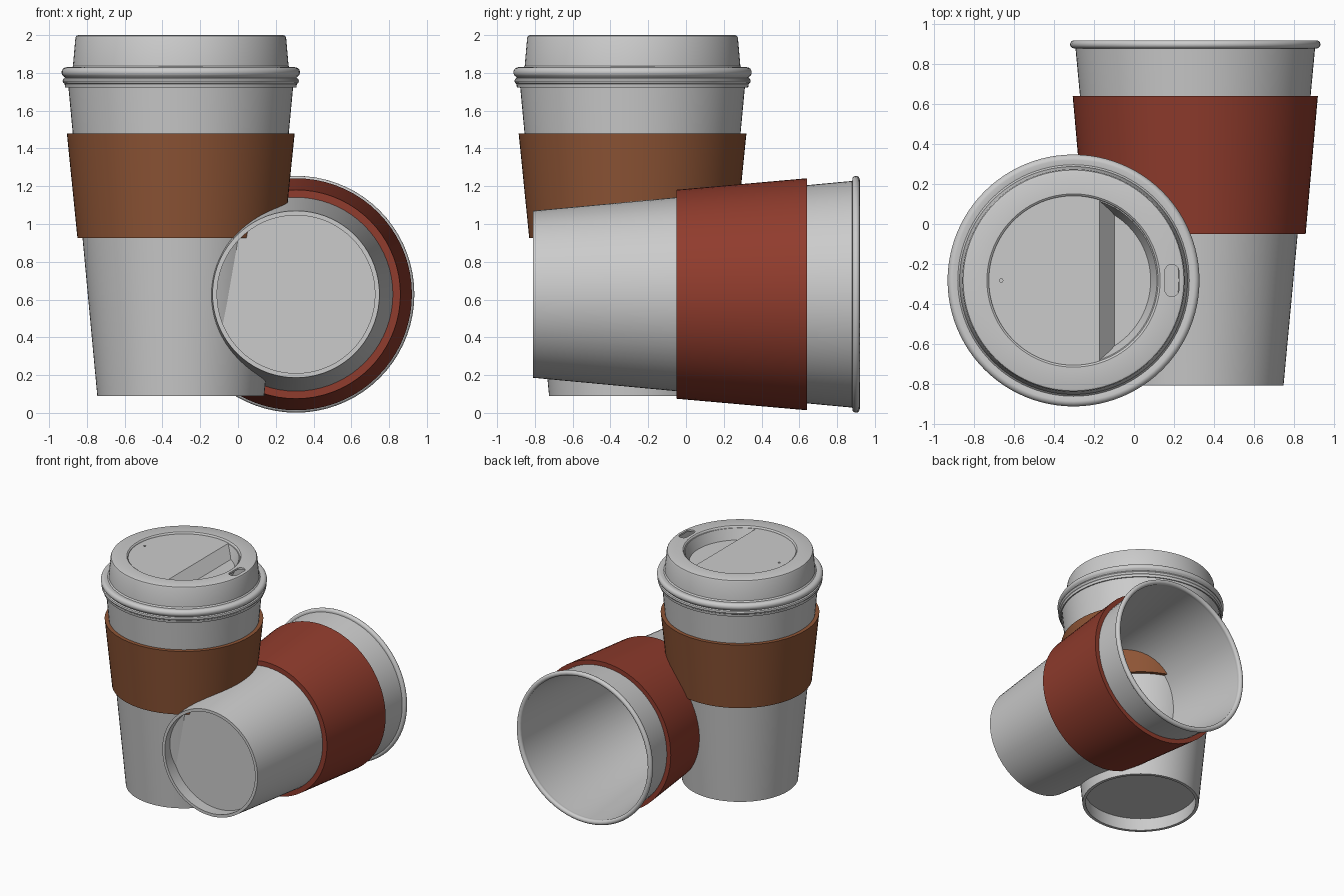
import bpy, bmesh, math
from mathutils import Matrix, Vector

if "Cube" in bpy.data.objects:
    bpy.data.objects.remove(bpy.data.objects["Cube"])

UPRIGHT = Matrix.Translation((-0.303, -0.283, 0.09))
FALLEN = Matrix.Translation((0.307, -0.81, 0.628)) @ Matrix.Rotation(-math.pi / 2, 4, 'X')


def material(name, rgb):
    m = bpy.data.materials.new(name)
    m.diffuse_color = (*rgb, 1)
    m.use_nodes = True
    m.node_tree.nodes["Principled BSDF"].inputs["Base Color"].default_value = m.diffuse_color
    return m


def finish(bm, name, matrix, mat=None):
    bmesh.ops.recalc_face_normals(bm, faces=bm.faces)
    me = bpy.data.meshes.new(name)
    bm.to_mesh(me)
    bm.free()
    ob = bpy.data.objects.new(name, me)
    bpy.context.collection.objects.link(ob)
    ob.matrix_world = matrix
    if mat:
        me.materials.append(mat)
    return ob


def smooth(ob):
    bpy.ops.object.select_all(action='DESELECT')
    ob.select_set(True)
    bpy.context.view_layer.objects.active = ob
    bpy.ops.object.shade_smooth_by_angle(angle=math.radians(30))


def lathe(name, profile, matrix, mat=None, steps=72):
    """Spin a closed (radius, height) outline around z."""
    bm = bmesh.new()
    vs = [bm.verts.new((r, 0, z)) for r, z in profile]
    es = [bm.edges.new((vs[i - 1], vs[i])) for i in range(len(vs))
          if profile[i - 1][0] > 0 or profile[i][0] > 0]
    bmesh.ops.spin(bm, geom=vs + es, cent=(0, 0, 0), axis=(0, 0, 1),
                   angle=2 * math.pi, steps=steps)
    bmesh.ops.remove_doubles(bm, verts=bm.verts, dist=0.0004)
    return finish(bm, name, matrix, mat)


def arc(r, z, radius, start, end, n):
    return [(r + radius * math.cos(math.radians(start + (end - start) * i / n)),
             z + radius * math.sin(math.radians(start + (end - start) * i / n)))
            for i in range(n + 1)]


def cut(ob, cutter):
    mod = ob.modifiers.new("hole", 'BOOLEAN')
    mod.operation, mod.solver, mod.object = 'DIFFERENCE', 'EXACT', cutter
    bpy.context.view_layer.update()
    bpy.context.view_layer.objects.active = ob
    bpy.ops.object.modifier_apply(modifier=mod.name)
    bpy.data.objects.remove(cutter)


def cup_radius(h):
    return 0.442 + 0.0935 * h


# Paper cup: recessed base, tapered wall, rolled rim
cup_profile = ([(0, 0.105), (0.424, 0.105), (0.418, 0), (0.442, 0), (cup_radius(1.69), 1.69)]
               + arc(0.607, 1.71, 0.02, -100, 200, 14)
               + [(0.590, 1.69), (0.443, 0.118), (0, 0.118)])


# Sleeve: tapered band whose inside hugs the cup wall
def sleeve(name, h0, h1, r0, r1, matrix, mat):
    prof = [(cup_radius(h0) - 0.003, h0), (r0, h0), (r1, h1), (cup_radius(h1) - 0.003, h1)]
    smooth(lathe(name, prof, matrix, mat))


brown = material("brown_card", (0.27, 0.09, 0.036))
red = material("red_card", (0.28, 0.045, 0.026))
for label, matrix, mat, dims in (
        ("upright", UPRIGHT, brown, (0.835, 1.39, 0.547, 0.603)),
        ("fallen", FALLEN, red, (0.76, 1.45, 0.553, 0.614))):
    smooth(lathe(label + "_cup", cup_profile, matrix))
    sleeve(label + "_sleeve", *dims, matrix, mat)

# Lid: skirt, clip rings, raised wall, sunken top (heights in world z)
LID = Matrix.Translation((-0.303, -0.283, 0))
lid_profile = ([(0.603, 1.722), (0.612, 1.722), (0.615, 1.742), (0.622, 1.747), (0.626, 1.757),
                (0.622, 1.768), (0.613, 1.774)]
               + arc(0.604, 1.803, 0.027, -60, 90, 10)
               + [(0.580, 1.826), (0.571, 1.836), (0.558, 1.985), (0.553, 1.996), (0.543, 2.0),
                  (0.434, 2.0), (0.427, 1.995), (0.392, 1.90), (0, 1.90),
                  (0, 1.888), (0.382, 1.888), (0.418, 1.985), (0.541, 1.985),
                  (0.557, 1.815), (0.604, 1.826), (0.627, 1.803), (0.606, 1.775)])
lid = lathe("lid", lid_profile, LID, steps=96)

# Drinking hole
bm = bmesh.new()
bmesh.ops.create_cube(bm, size=1, matrix=Matrix.Diagonal((0.07, 0.16, 0.1, 1)))
upright_edges = [e for e in bm.edges if abs(e.verts[0].co.z - e.verts[1].co.z) > 0.05]
bmesh.ops.bevel(bm, geom=upright_edges, offset=0.033, segments=6, profile=0.5, affect='EDGES')
cut(lid, finish(bm, "drink_hole_cutter", LID @ Matrix.Translation((0.493, 0, 2.0))))
smooth(lid)

# Raised floor of the lid, with a sloped face towards the drinking hole
bm = bmesh.new()
bmesh.ops.create_cone(bm, cap_ends=True, segments=96, radius1=0.395, radius2=0.427,
                      depth=0.09, matrix=Matrix.Translation((0, 0, 1.942)))
res = bmesh.ops.bisect_plane(bm, geom=bm.verts[:] + bm.edges[:] + bm.faces[:],
                             plane_co=Vector((0.13, 0, 1.987)),
                             plane_no=Vector((0.087, 0, 0.075)).normalized(), clear_outer=True)
bmesh.ops.holes_fill(bm, edges=[e for e in bm.edges if e.is_boundary], sides=0)
step = finish(bm, "lid_raised_floor", LID)

# Vent pinhole
bm = bmesh.new()
bmesh.ops.create_cone(bm, cap_ends=True, segments=16, radius1=0.009, radius2=0.009, depth=0.1)
cut(step, finish(bm, "vent_cutter", LID @ Matrix.Translation((-0.363, 0, 1.99))))
smooth(step)
